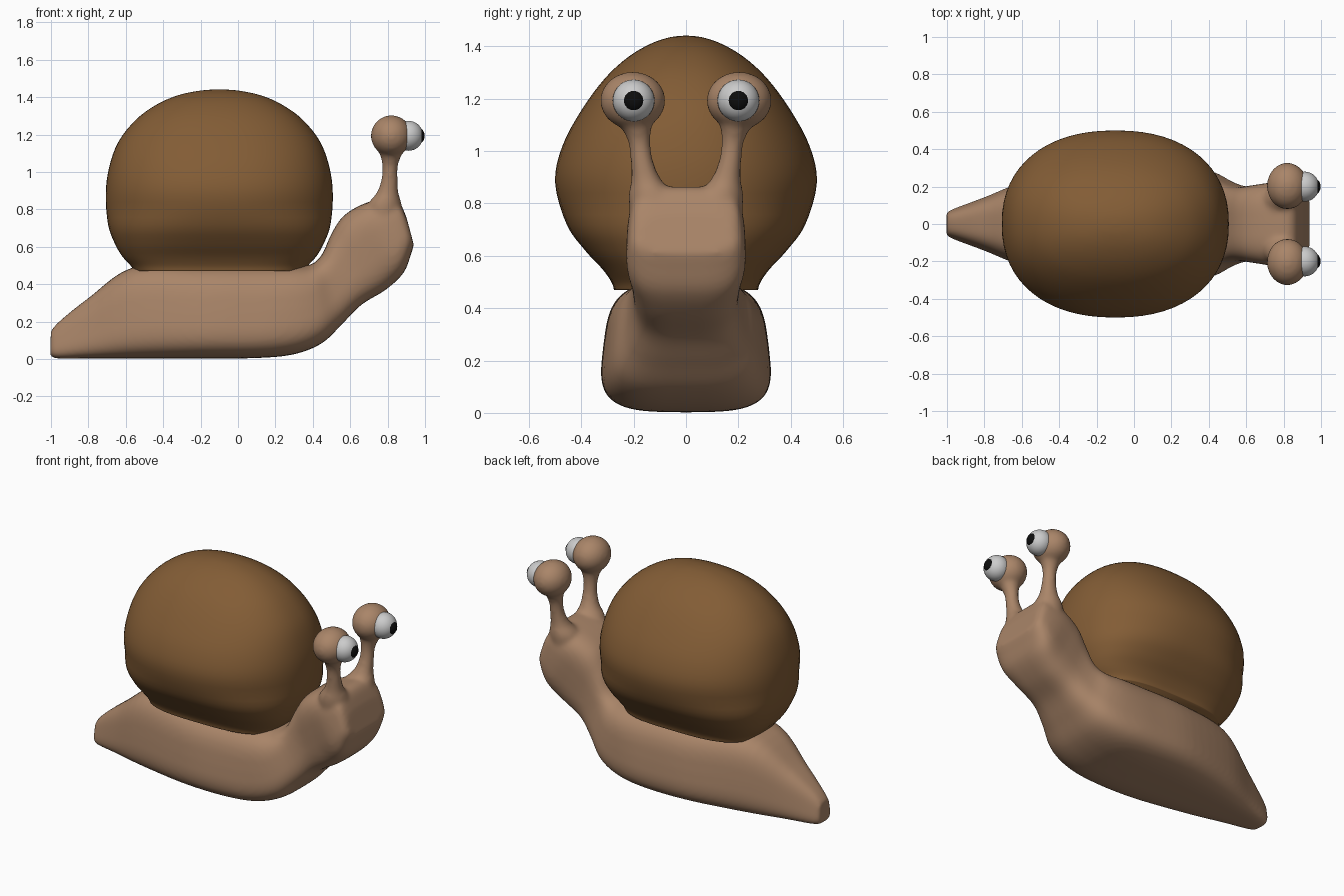
import bpy, bmesh, math
from mathutils import Vector, Matrix

if "Cube" in bpy.data.objects:
    bpy.data.objects.remove(bpy.data.objects["Cube"])


def material(name, rgb):
    m = bpy.data.materials.new(name)
    m.diffuse_color = (*rgb, 1)
    m.use_nodes = True
    m.node_tree.nodes["Principled BSDF"].inputs["Base Color"].default_value = m.diffuse_color
    return m


SKIN = material("skin", (0.40, 0.235, 0.14))
SHELL = material("shell_brown", (0.225, 0.108, 0.036))
WHITE = material("eye_white", (0.75, 0.75, 0.75))
BLACK = material("pupil_black", (0.004, 0.004, 0.004))


def smooth_rows(rows, steps):
    """Catmull-Rom interpolation of section parameter rows."""
    rows = [Vector(r) for r in rows]
    out = []
    for i in range(len(rows) - 1):
        p0, p1 = rows[max(i - 1, 0)], rows[i]
        p2, p3 = rows[i + 1], rows[min(i + 2, len(rows) - 1)]
        for s in range(steps):
            t = s / steps
            out.append(0.5 * (2 * p1 + (p2 - p0) * t + (2 * p0 - 5 * p1 + 4 * p2 - p3) * t * t
                              + (3 * p1 - p0 - 3 * p2 + p3) * t ** 3))
    return out + [rows[-1]]


def superellipse(n, count):
    for i in range(count):
        a = 2 * math.pi * i / count
        c, s = math.cos(a), math.sin(a)
        yield (math.copysign(abs(c) ** (2 / n), c), math.copysign(abs(s) ** (2 / n), s))


def loft(bm, rings):
    """Skin closed rings of points and cap both ends."""
    loops = [[bm.verts.new(p) for p in ring] for ring in rings]
    n = len(loops[0])
    for a, b in zip(loops, loops[1:]):
        for i in range(n):
            bm.faces.new((a[i], a[(i + 1) % n], b[(i + 1) % n], b[i]))
    bm.faces.new(loops[0][::-1])
    bm.faces.new(loops[-1])


def ball(bm, centre, size):
    m = Matrix.Translation(centre) @ Matrix.Diagonal((*size, 1))
    bmesh.ops.create_uvsphere(bm, u_segments=32, v_segments=20, radius=1, matrix=m)


def finish(name, bm, mat):
    bmesh.ops.recalc_face_normals(bm, faces=bm.faces)
    for f in bm.faces:
        f.smooth = True
    me = bpy.data.meshes.new(name)
    bm.to_mesh(me)
    bm.free()
    me.materials.append(mat)
    ob = bpy.data.objects.new(name, me)
    bpy.context.collection.objects.link(ob)
    return ob


# Body sections: bottom x, bottom z, top x, top z, bottom half width, top half width
body_rows = [
    (-1.005, 0.02, -1.00, 0.15, 0.065, 0.05),
    (-0.97, 0.003, -0.95, 0.205, 0.09, 0.065),
    (-0.80, 0.003, -0.80, 0.325, 0.155, 0.12),
    (-0.55, 0.003, -0.56, 0.49, 0.255, 0.21),
    (-0.20, 0.003, -0.20, 0.50, 0.335, 0.28),
    (0.10, 0.005, 0.10, 0.50, 0.345, 0.285),
    (0.30, 0.025, 0.29, 0.50, 0.325, 0.28),
    (0.45, 0.085, 0.39, 0.505, 0.29, 0.255),
    (0.56, 0.19, 0.45, 0.56, 0.235, 0.21),
    (0.66, 0.29, 0.50, 0.67, 0.205, 0.195),
    (0.79, 0.37, 0.57, 0.77, 0.21, 0.21),
    (0.885, 0.46, 0.70, 0.84, 0.235, 0.22),
    (0.925, 0.56, 0.84, 0.86, 0.225, 0.20),
    (0.94, 0.61, 0.90, 0.76, 0.19, 0.17),
]
bm = bmesh.new()
rings = []
for xb, zb, xt, zt, wb, wt in smooth_rows(body_rows, 5):
    ring = []
    for u, v in superellipse(3.6, 48):
        t = (v + 1) / 2
        ring.append((xb + (xt - xb) * t, u * (wb + (wt - wb) * t), zb + (zt - zb) * t))
    rings.append(ring)
loft(bm, rings)

# Eye stalks and knobs, fused into the body: x, y, z, radius
stalk_rows = [(0.78, 0.115, 0.76, 0.10), (0.785, 0.13, 0.83, 0.09), (0.80, 0.152, 0.89, 0.058),
              (0.81, 0.168, 0.96, 0.044), (0.813, 0.178, 1.03, 0.042),
              (0.817, 0.188, 1.085, 0.056), (0.82, 0.197, 1.14, 0.08)]
for side in (-1, 1):
    loft(bm, [[(x + r * u, side * (y + r * v), z) for u, v in superellipse(2, 24)]
              for x, y, z, r in smooth_rows(stalk_rows, 4)])
    ball(bm, (0.82, side * 0.203, 1.193), (0.11, 0.125, 0.11))
body = finish("snail_body", bm, SKIN)
remesh = body.modifiers.new("fuse", 'REMESH')
remesh.mode = 'VOXEL'
remesh.voxel_size = 0.0125
remesh.use_smooth_shade = True
soften = body.modifiers.new("soften", 'SMOOTH')
soften.factor = 0.5
soften.iterations = 10

# Shell sections: z, half length, half width
shell_rows = [(0.47, 0.455, 0.275), (0.50, 0.475, 0.285), (0.55, 0.52, 0.32), (0.62, 0.56, 0.385),
              (0.72, 0.595, 0.456), (0.88, 0.607, 0.50), (1.02, 0.59, 0.472),
              (1.16, 0.54, 0.397), (1.28, 0.445, 0.308), (1.36, 0.335, 0.22),
              (1.41, 0.22, 0.135), (1.435, 0.10, 0.06), (1.441, 0.01, 0.006)]
bm = bmesh.new()
rings = []
for z, a, b in smooth_rows(shell_rows, 4):
    n = 2.25 + 0.9 * max(0, (0.8 - z) / 0.33)
    rings.append([(-0.10 + a * u, b * v, z) for u, v in superellipse(n, 64)])
loft(bm, rings)
finish("shell", bm, SHELL)

# Eyeballs and pupils
for side, label in ((-1, "front"), (1, "back")):
    bm = bmesh.new()
    ball(bm, (0.912, side * 0.20, 1.193), (0.078, 0.08, 0.08))
    finish("eyeball_" + label, bm, WHITE)
    bm = bmesh.new()
    ball(bm, (0.963, side * 0.20, 1.193), (0.035, 0.043, 0.043))
    finish("pupil_" + label, bm, BLACK)
